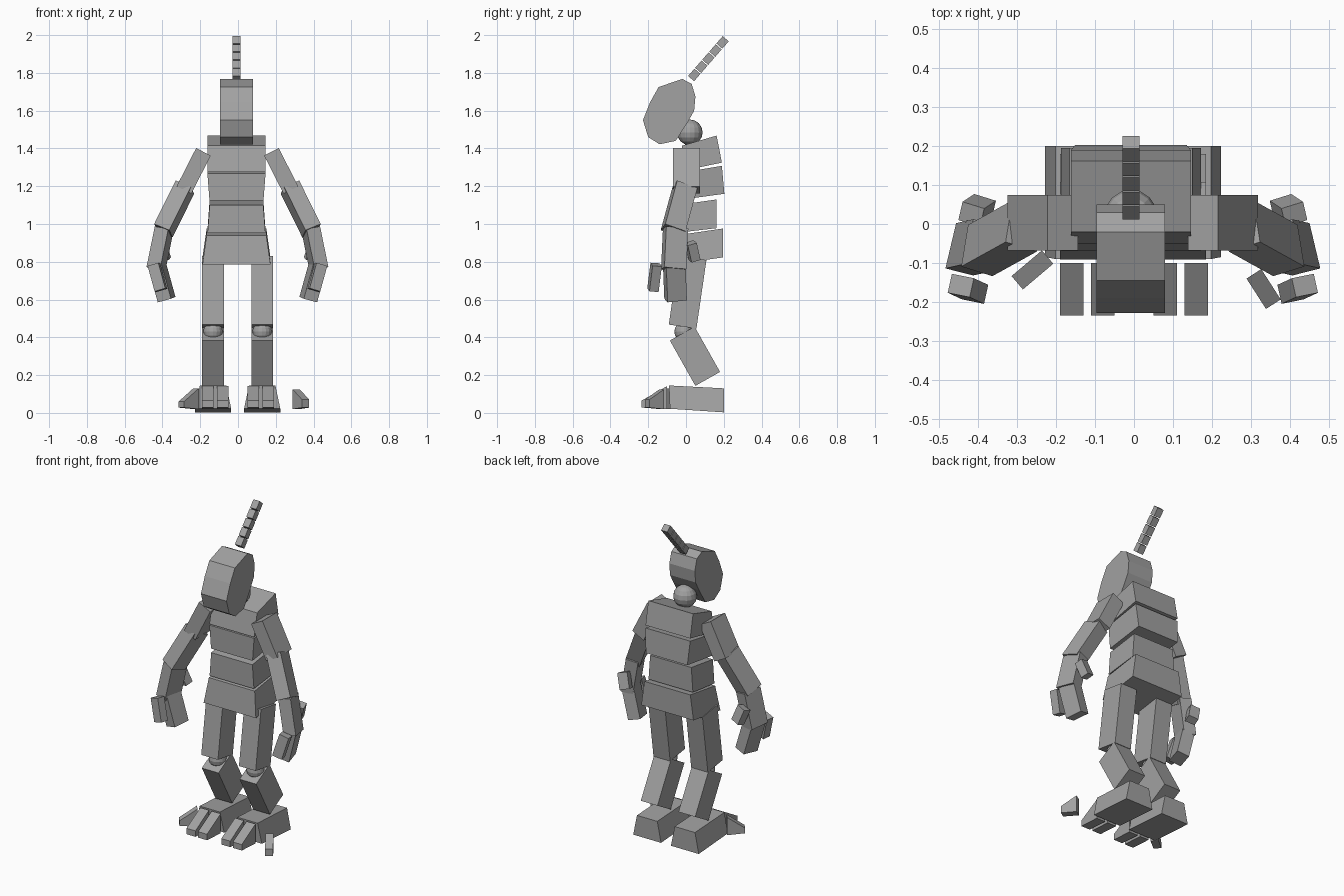
import bpy
import bmesh
import math
from mathutils import Vector, Matrix

if "Cube" in bpy.data.objects:
    bpy.data.objects.remove(bpy.data.objects["Cube"], do_unlink=True)

grey = bpy.data.materials.new("plain_grey")
grey.use_nodes = True
grey.diffuse_color = (0.36, 0.36, 0.36, 1)
grey.node_tree.nodes["Principled BSDF"].inputs["Base Color"].default_value = (0.36, 0.36, 0.36, 1)


def finish(name, bm):
    bmesh.ops.recalc_face_normals(bm, faces=bm.faces[:])
    mesh = bpy.data.meshes.new(name)
    bm.to_mesh(mesh)
    bm.free()
    mesh.materials.append(grey)
    obj = bpy.data.objects.new(name, mesh)
    bpy.context.scene.collection.objects.link(obj)
    return obj


def prism(name, cx, profile, widths):
    """Side outline of (y, z) points, spread sideways by a half width per point."""
    bm = bmesh.new()
    if not isinstance(widths, (list, tuple)):
        widths = [widths] * len(profile)
    sides = [[bm.verts.new((cx + s * w, y, z)) for (y, z), w in zip(profile, widths)]
             for s in (-1, 1)]
    bm.faces.new(sides[0])
    bm.faces.new(sides[1])
    n = len(profile)
    for i in range(n):
        j = (i + 1) % n
        bm.faces.new((sides[0][i], sides[0][j], sides[1][j], sides[1][i]))
    return finish(name, bm)


def beam(name, start, end, across, depth, yaw=0):
    """Box running between two points, turned about its own length by yaw."""
    a, b = Vector(start), Vector(end)
    along = (b - a).normalized()
    hint = Vector((-math.sin(yaw), math.cos(yaw), 0))
    side = hint.cross(along).normalized()
    front = along.cross(side)
    turn = Matrix((side, front, along)).transposed().to_4x4()
    size = Matrix.Diagonal((across, depth, (b - a).length, 1))
    bm = bmesh.new()
    bmesh.ops.create_cube(bm, size=1, matrix=Matrix.Translation((a + b) / 2) @ turn @ size)
    return finish(name, bm)


def ball(name, centre, radius):
    bm = bmesh.new()
    bmesh.ops.create_uvsphere(bm, u_segments=16, v_segments=8, radius=radius,
                              matrix=Matrix.Translation(centre))
    return finish(name, bm)


def toe(name, start, end, width, top, tip):
    """Wedge that drops from its root to a blunt tip."""
    a, b = Vector(start), Vector(end)
    length = (b - a).length
    obj = prism(name, 0, [(0, 0.02), (0, top), (-length, tip), (-length, 0.028)], width / 2)
    d = b - a
    obj.data.transform(Matrix.Translation((a.x, a.y, 0)) @
                       Matrix.Rotation(math.atan2(d.x, -d.y), 4, "Z"))


MID = -0.008

# Head, neck and segmented horn
prism("head", MID, [(-0.02, 1.768), (0.03, 1.742), (0.05, 1.675), (0.043, 1.6), (0.01, 1.54),
                    (-0.055, 1.44), (-0.14, 1.422), (-0.2, 1.46), (-0.228, 1.55),
                    (-0.19, 1.645), (-0.145, 1.725)], 0.088)
ball("neck", (MID, 0.02, 1.485), 0.068)
root, peak = Vector((MID, 0.027, 1.77)), Vector((MID, 0.214, 1.985))
for i in range(5):
    beam(f"horn_segment_{i + 1}", root.lerp(peak, i / 5), root.lerp(peak, (i + 0.9) / 5),
         0.043, 0.042)

# Torso blocks: bottom front, bottom back, top back, top front
blocks = {
    "chest": ([(-0.05, 1.275), (0.19, 1.325), (0.162, 1.468), (-0.02, 1.415)], 0.154, 0.154),
    "ribs": ([(-0.05, 1.125), (0.203, 1.16), (0.19, 1.308), (-0.05, 1.268)], 0.143, 0.154),
    "belly": ([(-0.05, 0.953), (0.162, 0.978), (0.162, 1.13), (-0.05, 1.1)], 0.153, 0.142),
    "pelvis": ([(-0.07, 0.785), (0.195, 0.823), (0.195, 0.976), (-0.05, 0.94)], 0.18, 0.158),
}
for name, (outline, low, high) in blocks.items():
    prism(name, MID, outline, [low, low, high, high])

for label, s in (("left", 1), ("right", -1)):
    def at(x, y, z):
        return (s * x - 0.003, y, z)

    # Arm
    beam(label + "_upper_arm", at(0.18, 0.003, 1.382), at(0.283, 0.003, 1.18), 0.087, 0.142)
    beam(label + "_forearm", at(0.278, -0.005, 1.195), at(0.392, -0.068, 0.965),
         0.09, 0.115, s * 0.3)
    # Hand
    beam(label + "_palm", at(0.388, -0.055, 0.975), at(0.432, -0.065, 0.76), 0.075, 0.12, s * 0.25)
    beam(label + "_fingers", at(0.425, -0.062, 0.78), at(0.375, -0.055, 0.6),
         0.075, 0.105, s * 0.25)
    beam(label + "_front_finger", at(0.442, -0.158, 0.785), at(0.405, -0.175, 0.65),
         0.06, 0.05, s * 0.2)
    beam(label + "_thumb", at(0.415, 0.025, 0.9), at(0.385, 0.045, 0.81), 0.06, 0.05, s * 0.3)

    # Leg
    leg = s * 0.13 - 0.002
    beam(label + "_thigh", (leg, 0.035, 0.82), (leg, -0.018, 0.457), 0.115, 0.148)
    ball(label + "_knee", (leg, -0.01, 0.43), 0.052)
    beam(label + "_shin", (leg, -0.02, 0.42), (leg, 0.115, 0.18), 0.115, 0.15)

    # Foot, wider at the sole
    prism(label + "_foot", leg, [(-0.085, 0.022), (0.2, 0.003), (0.2, 0.13), (-0.09, 0.145)],
          [0.096, 0.096, 0.07, 0.07])
    for k, x in (("inner", 0.08), ("outer", 0.16)):
        toe(f"{label}_{k}_toe", (s * x, -0.1, 0), (s * x, -0.235, 0), 0.061, 0.142, 0.065)

# Splayed side toes sit differently on each foot
toe("left_side_toe", (0.308, -0.128, 0), (0.358, -0.206, 0), 0.045, 0.125, 0.07)
toe("right_side_toe", (-0.222, -0.085, 0), (-0.3, -0.151, 0), 0.045, 0.13, 0.06)
